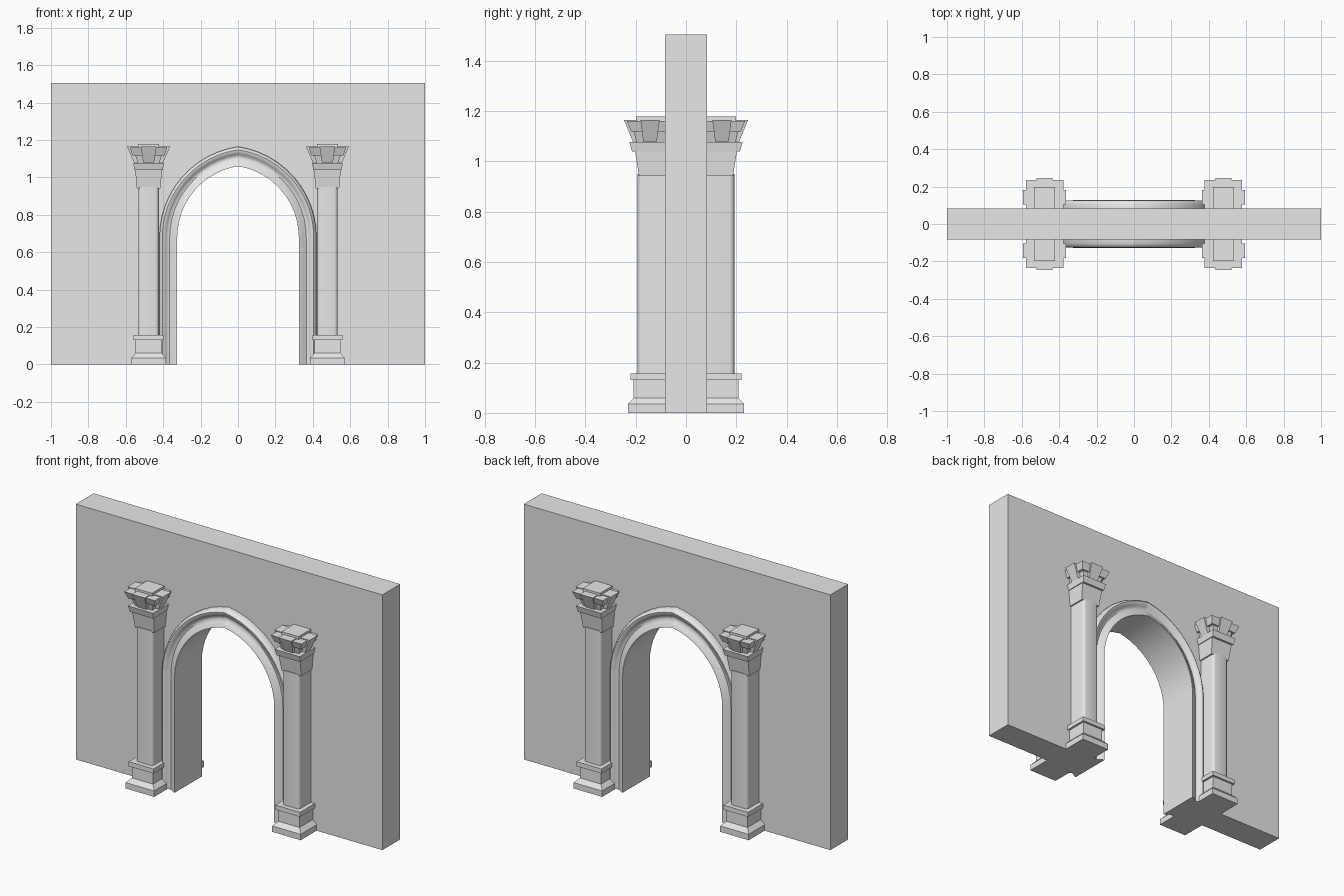
import bpy
import bmesh
from math import pi, acos, sin, cos, radians

default_cube = bpy.data.objects.get("Cube")
if default_cube:
    bpy.data.objects.remove(default_cube, do_unlink=True)

stone = bpy.data.materials.new("grey_stone")
stone.use_nodes = True
GREY = (0.8, 0.8, 0.8, 1)
stone.diffuse_color = GREY
stone.node_tree.nodes["Principled BSDF"].inputs["Base Color"].default_value = GREY

WALL_Y = 0.083
SPRING_Z = 0.68
PILLAR_X = 0.478


def finish(name, bm, smooth=False):
    """Turn a bmesh into a stone object."""
    bmesh.ops.recalc_face_normals(bm, faces=bm.faces[:])
    mesh = bpy.data.meshes.new(name)
    bm.to_mesh(mesh)
    bm.free()
    mesh.materials.append(stone)
    obj = bpy.data.objects.new(name, mesh)
    bpy.context.collection.objects.link(obj)
    if smooth:
        bpy.ops.object.select_all(action='DESELECT')
        obj.select_set(True)
        bpy.context.view_layer.objects.active = obj
        bpy.ops.object.shade_smooth_by_angle(angle=radians(38))
    return obj


def loft(name, rings, closed_ends=True, smooth=False):
    """Skin a series of closed rings of points."""
    bm = bmesh.new()
    loops = [[bm.verts.new(p) for p in ring] for ring in rings]
    n = len(loops[0])
    for a, b in zip(loops, loops[1:]):
        for i in range(n):
            j = (i + 1) % n
            bm.faces.new((a[i], a[j], b[j], b[i]))
    bm.faces.new(loops[0])
    bm.faces.new(loops[-1])
    # Keep the ridge at the point of the arch crisp
    for e in bm.edges:
        if all(abs(v.co.x) < 1e-5 for v in e.verts):
            e.smooth = False
    return finish(name, bm, smooth)


def rect(cx, cy, hx, hy, z, radius=0.0, steps=3):
    """Rectangle ring at height z, optionally with rounded corners."""
    if not radius:
        return [(cx + sx * hx, cy + sy * hy, z)
                for sx, sy in ((1, 1), (-1, 1), (-1, -1), (1, -1))]
    ring = []
    for k, (sx, sy) in enumerate(((1, 1), (-1, 1), (-1, -1), (1, -1))):
        for i in range(steps + 1):
            t = (k + i / steps) * pi / 2
            ring.append((cx + sx * (hx - radius) + radius * cos(t),
                         cy + sy * (hy - radius) + radius * sin(t), z))
    return ring


def arch(d, steps=12):
    """Pointed arch path (x, z), offset outward by d from the opening."""
    half, height = 0.325 + d, 0.38 + 1.1 * d
    c = (height ** 2 - half ** 2) / (2 * half)
    r = half + c
    sweep = acos(c / r)
    left = [(-half, 0.0)]
    for i in range(steps + 1):
        t = pi - sweep * i / steps
        left.append((c + r * cos(t), SPRING_Z + r * sin(t)))
    left[-1] = (0.0, left[-1][1])
    return left + [(-x, z) for x, z in reversed(left[:-1])]


# Wall slab with the doorway left open
outline = [(-1, 0), *arch(0.05), (1, 0), (1, 1.505), (-1, 1.505)]
loft("wall", [[(x, y, z) for x, z in outline] for y in (-WALL_Y, WALL_Y)])

# Moulded surround: inner lip, hollow, outer roll, the same on both faces
moulding = [(0, 0.127), (0.012, 0.123), (0.026, 0.112), (0.04, 0.104),
            (0.052, 0.106), (0.06, 0.114), (0.07, 0.123), (0.08, 0.125),
            (0.089, 0.118), (0.095, 0.104), (0.095, 0.07)]
section = moulding + [(d, -y) for d, y in reversed(moulding)]
paths = [(arch(d), y) for d, y in section]
loft("arch_surround",
     [[(path[i][0], y, path[i][1]) for path, y in paths]
      for i in range(len(paths[0][0]))], smooth=True)

# Stacked pillar parts: half width, half depth, height
stacks = {
    "base": [(0.093, 0.231, 0), (0.093, 0.231, 0.035),
             (0.069, 0.208, 0.06), (0.069, 0.208, 0.135)],
    "base_band": [(0.081, 0.22, 0.13), (0.081, 0.22, 0.157)],
    "capital_bell": [(0.063, 0.187, 0.942), (0.072, 0.203, 1.045)],
    "capital_band": [(0.076, 0.215, 1.04), (0.082, 0.225, 1.077)],
    "capital_neck": [(0.055, 0.195, 1.07), (0.075, 0.212, 1.132)],
    "capital_slab": [(0.086, 0.218, 1.118), (0.1, 0.235, 1.16)],
    "capital_top": [(0.056, 0.198, 1.15), (0.056, 0.198, 1.178)],
}

for side, s in (("left", 1), ("right", -1)):
    cx = s * PILLAR_X
    for part, levels in stacks.items():
        loft(f"{side}_{part}", [rect(cx, 0, *lv) for lv in levels])

    # Shaft with softened corners
    loft(f"{side}_shaft", [rect(cx, 0, 0.055, 0.192, z, radius=0.018)
                           for z in (0.15, 0.95)], smooth=True)

    for face, f in (("front", -1), ("back", 1)):
        # Flared leaf block on the outer face of the capital
        loft(f"{side}_{face}_leaf", [
            rect(cx, f * 0.19, 0.029, 0.022, 1.08),
            rect(cx, f * 0.21, 0.042, 0.037, 1.165)])
        # Matching leaves on both flanks of the capital
        for flank, w in (("inner", -s), ("outer", s)):
            loft(f"{side}_{face}_{flank}_leaf", [
                rect(cx + w * 0.054, f * 0.143, 0.024, 0.027, 1.08),
                rect(cx + w * 0.08, f * 0.143, 0.035, 0.038, 1.165)])
